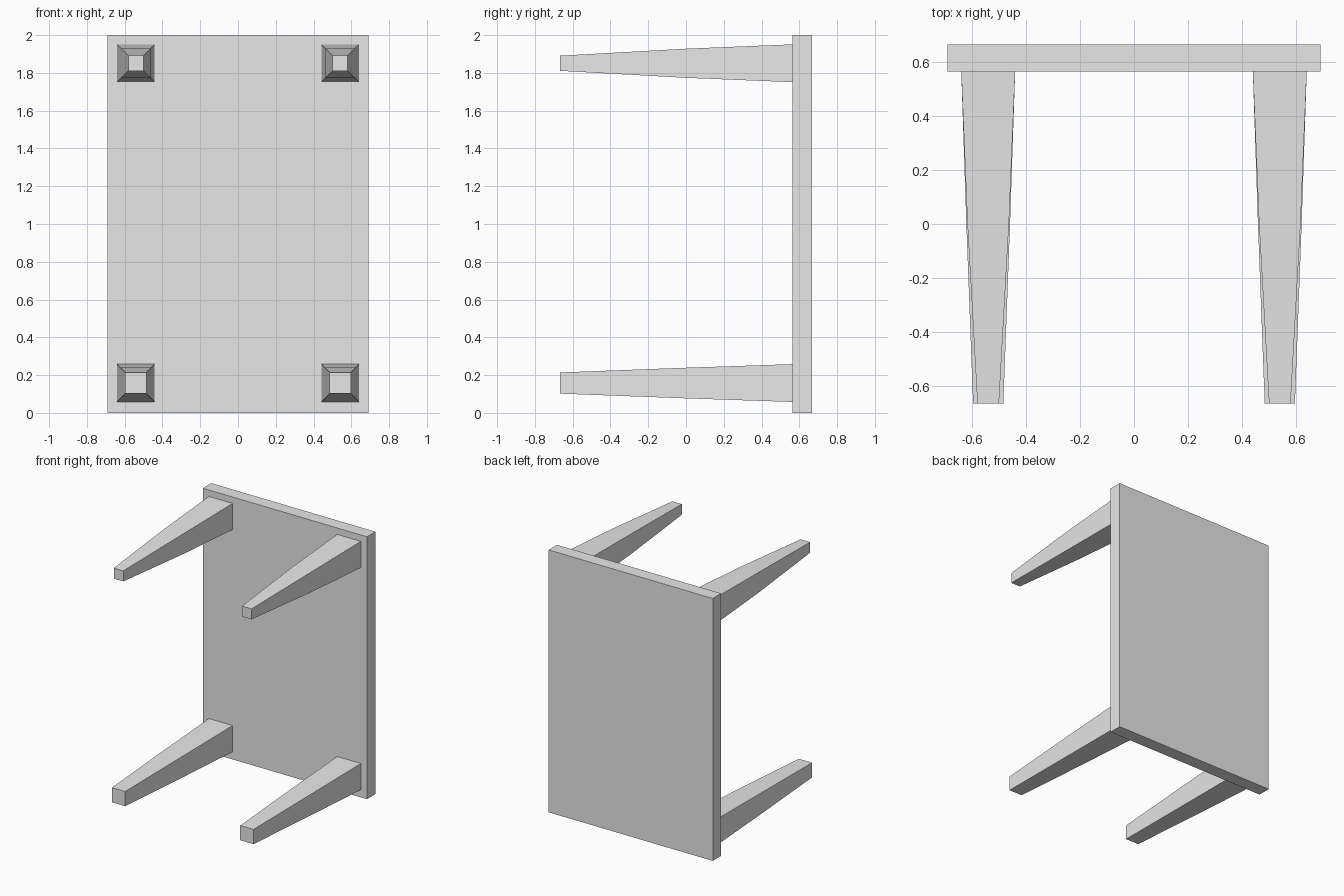
import bpy
import bmesh

cube = bpy.data.objects.get("Cube")
if cube:
    bpy.data.objects.remove(cube, do_unlink=True)

grey = bpy.data.materials.new("light_grey")
grey.use_nodes = True
grey.diffuse_color = (0.8, 0.8, 0.8, 1)
grey.node_tree.nodes["Principled BSDF"].inputs["Base Color"].default_value = (0.8, 0.8, 0.8, 1)

BACK, PANEL_FRONT, MID, TIP = 0.666, 0.565, 0.0, -0.666


def square_loft(name, cx, cz, sections):
    """Loft rectangles (y, half width, half height) along y, capped at both ends."""
    bm = bmesh.new()
    rings = []
    for y, hx, hz in sections:
        rings.append([bm.verts.new((cx + sx * hx, y, cz + sz * hz))
                      for sx, sz in ((-1, -1), (1, -1), (1, 1), (-1, 1))])
    for a, b in zip(rings, rings[1:]):
        for i in range(4):
            j = (i + 1) % 4
            bm.faces.new((a[i], a[j], b[j], b[i]))
    bm.faces.new(rings[0])
    bm.faces.new(rings[-1])
    bmesh.ops.recalc_face_normals(bm, faces=bm.faces)
    mesh = bpy.data.meshes.new(name)
    bm.to_mesh(mesh)
    bm.free()
    mesh.materials.append(grey)
    obj = bpy.data.objects.new(name, mesh)
    bpy.context.collection.objects.link(obj)
    return obj


# Table top, standing on its short edge
square_loft("table_top", 0, 1, [(BACK, 0.692, 1), (PANEL_FRONT, 0.692, 1)])

# Tapered legs with a slight bend halfway; the upper pair is slimmer at the tip
for level, cz, mid, tip in (("lower", 0.158, 0.081, 0.056),
                            ("upper", 1.851, 0.077, 0.04)):
    for side, sign in (("left", 1), ("right", -1)):
        square_loft(f"{level}_{side}_leg", sign * 0.541, cz,
                    [(PANEL_FRONT, 0.1, 0.1), (MID, mid, mid), (TIP, tip, tip)])
